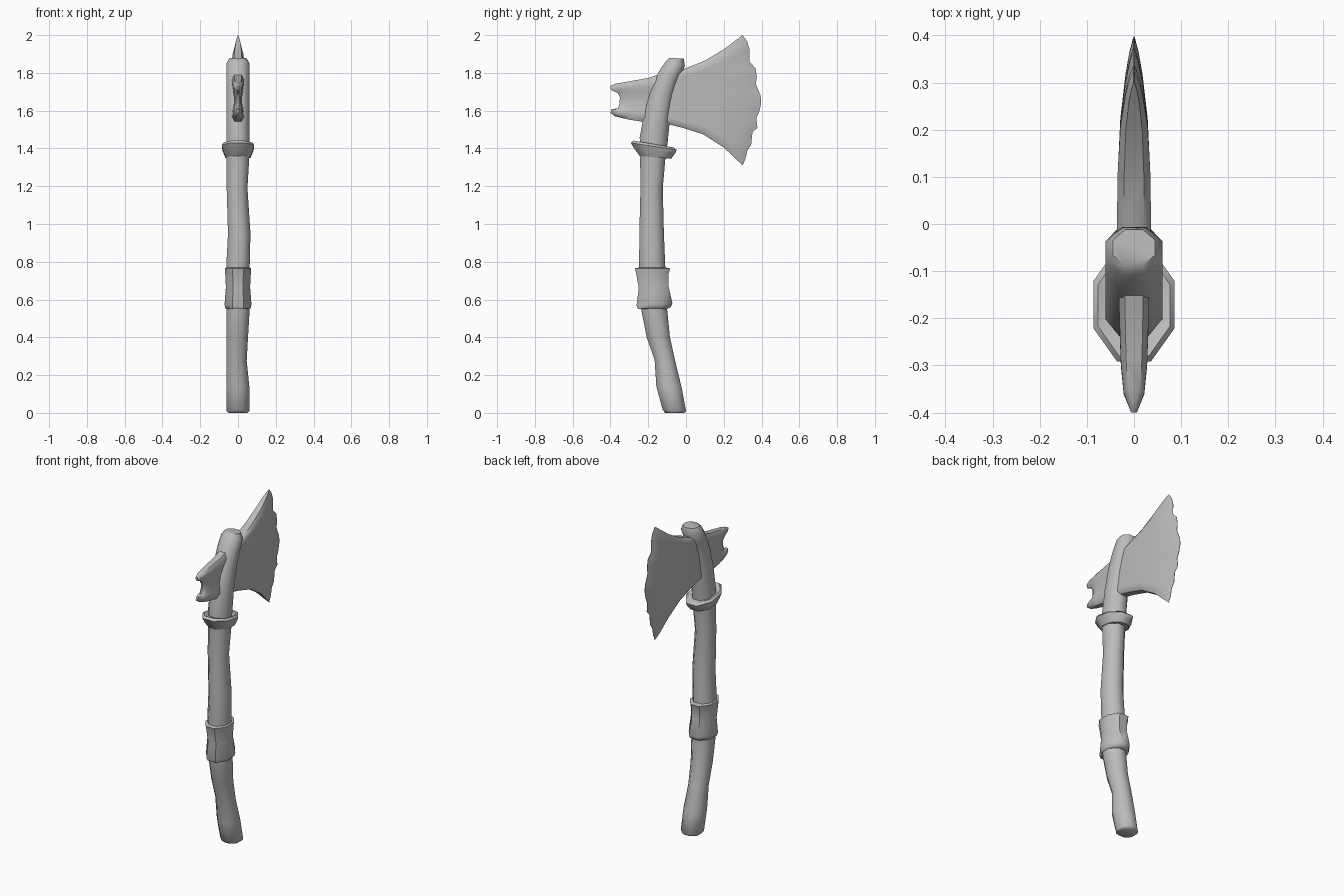
import bpy, bmesh, math

grey = bpy.data.materials.new("plain grey")
grey.diffuse_color = (0.5, 0.5, 0.5, 1)


def finish(name, bm, angle=50):
    bmesh.ops.recalc_face_normals(bm, faces=bm.faces)
    me = bpy.data.meshes.new(name)
    bm.to_mesh(me)
    bm.free()
    ob = bpy.data.objects.new(name, me)
    bpy.context.collection.objects.link(ob)
    me.materials.append(grey)
    bpy.ops.object.select_all(action='DESELECT')
    ob.select_set(True)
    bpy.context.view_layer.objects.active = ob
    bpy.ops.object.shade_smooth_by_angle(angle=math.radians(angle))
    return ob


def tube(name, rings, sides=8, angle=50):
    """Loft of flat-sided rings: (z at y0, z at y1, y0, y1, x0, x1)."""
    bm = bmesh.new()
    k = 1 / math.cos(math.pi / sides)
    loops = []
    for za, zb, y0, y1, x0, x1 in rings:
        loop = []
        for i in range(sides):
            a = 2 * math.pi * (i + 0.5) / sides
            u = 0.5 + 0.5 * k * math.cos(a)
            v = 0.5 + 0.5 * k * math.sin(a)
            loop.append(bm.verts.new((x0 + (x1 - x0) * u, y0 + (y1 - y0) * v,
                                      za + (zb - za) * v)))
        loops.append(loop)
    for a, b in zip(loops, loops[1:]):
        for i in range(sides):
            j = (i + 1) % sides
            bm.faces.new((a[i], a[j], b[j], b[i]))
    bm.faces.new(loops[0])
    bm.faces.new(loops[-1])
    return finish(name, bm, angle)


def sample(pts, s):
    """Piecewise linear point at fraction s of a list of tuples."""
    f = s * (len(pts) - 1)
    i = min(int(f), len(pts) - 2)
    return [a + (b - a) * (f - i) for a, b in zip(pts[i], pts[i + 1])]


def blade(name, top, bottom, edge, thick, waist=0.0):
    """Wedge between top and bottom curves, ending in a chipped edge line."""
    bm = bmesh.new()
    n = len(edge)
    grid = {}
    for c, (s, h) in enumerate(thick):
        p, q = sample(top, s), sample(bottom, s)
        for r, e in enumerate(edge):
            t = r / (n - 1)
            w = s ** 5
            te = (edge[0][1] - e[1]) / (edge[0][1] - edge[-1][1])
            t = t + (te - t) * s
            dy = e[0] - (edge[0][0] + (edge[-1][0] - edge[0][0]) * te)
            y = p[0] + (q[0] - p[0]) * t + dy * (w if s < 1 else 1)
            z = p[1] + (q[1] - p[1]) * t
            prof = 0.6 if r in (0, n - 1) else 1 - waist * math.sin(math.pi * t) ** 4
            for sg in (-1, 1):
                grid[c, r, sg] = bm.verts.new((sg * h * prof, y, z))
    m = len(thick)
    for c in range(m - 1):
        for r in range(n - 1):
            for sg in (-1, 1):
                bm.faces.new([grid[k] for k in ((c, r, sg), (c + 1, r, sg),
                                                (c + 1, r + 1, sg), (c, r + 1, sg))])
        for r in (0, n - 1):
            bm.faces.new([grid[k] for k in ((c, r, -1), (c + 1, r, -1),
                                            (c + 1, r, 1), (c, r, 1))])
    for c in (0, m - 1):
        for r in range(n - 1):
            bm.faces.new([grid[k] for k in ((c, r, -1), (c, r, 1),
                                            (c, r + 1, 1), (c, r + 1, -1))])
    return finish(name, bm, 50)


# crooked wooden handle, curving forward at head and foot
tube("handle", [
    (0.00, 0.00, -0.11, -0.01, -0.05, 0.05),
    (0.015, 0.01, -0.123, 0.0, -0.06, 0.06),
    (0.14, 0.13, -0.157, -0.022, -0.06, 0.06),
    (0.28, 0.27, -0.166, -0.056, -0.06, 0.046),
    (0.40, 0.40, -0.208, -0.085, -0.06, 0.053),
    (0.55, 0.55, -0.238, -0.10, -0.062, 0.062),
    (0.78, 0.78, -0.248, -0.11, -0.062, 0.062),
    (0.95, 0.95, -0.247, -0.117, -0.053, 0.066),
    (1.19, 1.19, -0.241, -0.123, -0.06, 0.05),
    (1.36, 1.36, -0.243, -0.108, -0.06, 0.06),
    (1.46, 1.44, -0.245, -0.096, -0.06, 0.06),
    (1.60, 1.57, -0.218, -0.084, -0.06, 0.06),
    (1.72, 1.68, -0.182, -0.065, -0.06, 0.06),
    (1.81, 1.765, -0.142, -0.038, -0.06, 0.06),
    (1.86, 1.835, -0.108, -0.006, -0.06, 0.06),
    (1.88, 1.875, -0.088, -0.012, -0.045, 0.045)])

# grip wrapping, pinched in the middle
tube("grip_wrap", [
    (0.55, 0.55, -0.235, -0.10, -0.058, 0.058),
    (0.55, 0.56, -0.254, -0.08, -0.067, 0.067),
    (0.57, 0.58, -0.262, -0.072, -0.071, 0.071),
    (0.66, 0.67, -0.25, -0.092, -0.064, 0.064),
    (0.74, 0.74, -0.264, -0.092, -0.068, 0.068),
    (0.765, 0.765, -0.27, -0.083, -0.07, 0.07),
    (0.77, 0.77, -0.245, -0.11, -0.06, 0.06)])

# flared collar under the head
tube("collar", [
    (1.36, 1.35, -0.235, -0.105, -0.055, 0.055),
    (1.36, 1.345, -0.245, -0.08, -0.066, 0.066),
    (1.40, 1.375, -0.275, -0.056, -0.08, 0.08),
    (1.43, 1.392, -0.292, -0.05, -0.086, 0.086),
    (1.442, 1.405, -0.28, -0.065, -0.076, 0.076),
    (1.425, 1.40, -0.235, -0.11, -0.055, 0.055)])

# broad chipped axe blade
blade("axe_blade",
      [(-0.10, 1.79), (0.0, 1.825), (0.10, 1.865), (0.20, 1.925), (0.30, 2.0)],
      [(-0.12, 1.535), (-0.02, 1.51), (0.09, 1.475), (0.20, 1.405), (0.30, 1.31)],
      [(0.30, 2.0), (0.325, 1.965), (0.337, 1.92), (0.335, 1.86), (0.368, 1.825),
       (0.375, 1.78), (0.37, 1.74), (0.395, 1.68), (0.398, 1.64), (0.388, 1.595),
       (0.372, 1.56), (0.378, 1.51), (0.352, 1.485), (0.345, 1.42), (0.325, 1.39),
       (0.315, 1.345), (0.30, 1.31)],
      [(0, 0.036), (0.25, 0.036), (0.5, 0.035), (0.75, 0.029), (0.9, 0.018),
       (0.96, 0.010), (1, 0.001)])

# forked back spike
blade("back_spike",
      [(-0.12, 1.80), (-0.20, 1.773), (-0.29, 1.757), (-0.375, 1.742)],
      [(-0.12, 1.53), (-0.22, 1.54), (-0.30, 1.552), (-0.375, 1.57)],
      [(-0.375, 1.742), (-0.40, 1.73), (-0.398, 1.71), (-0.36, 1.692), (-0.35, 1.67),
       (-0.352, 1.64), (-0.36, 1.612), (-0.393, 1.608), (-0.40, 1.588), (-0.375, 1.57)],
      [(0, 0.033), (0.33, 0.031), (0.66, 0.028), (0.88, 0.022), (1, 0.006)], 0.35)
